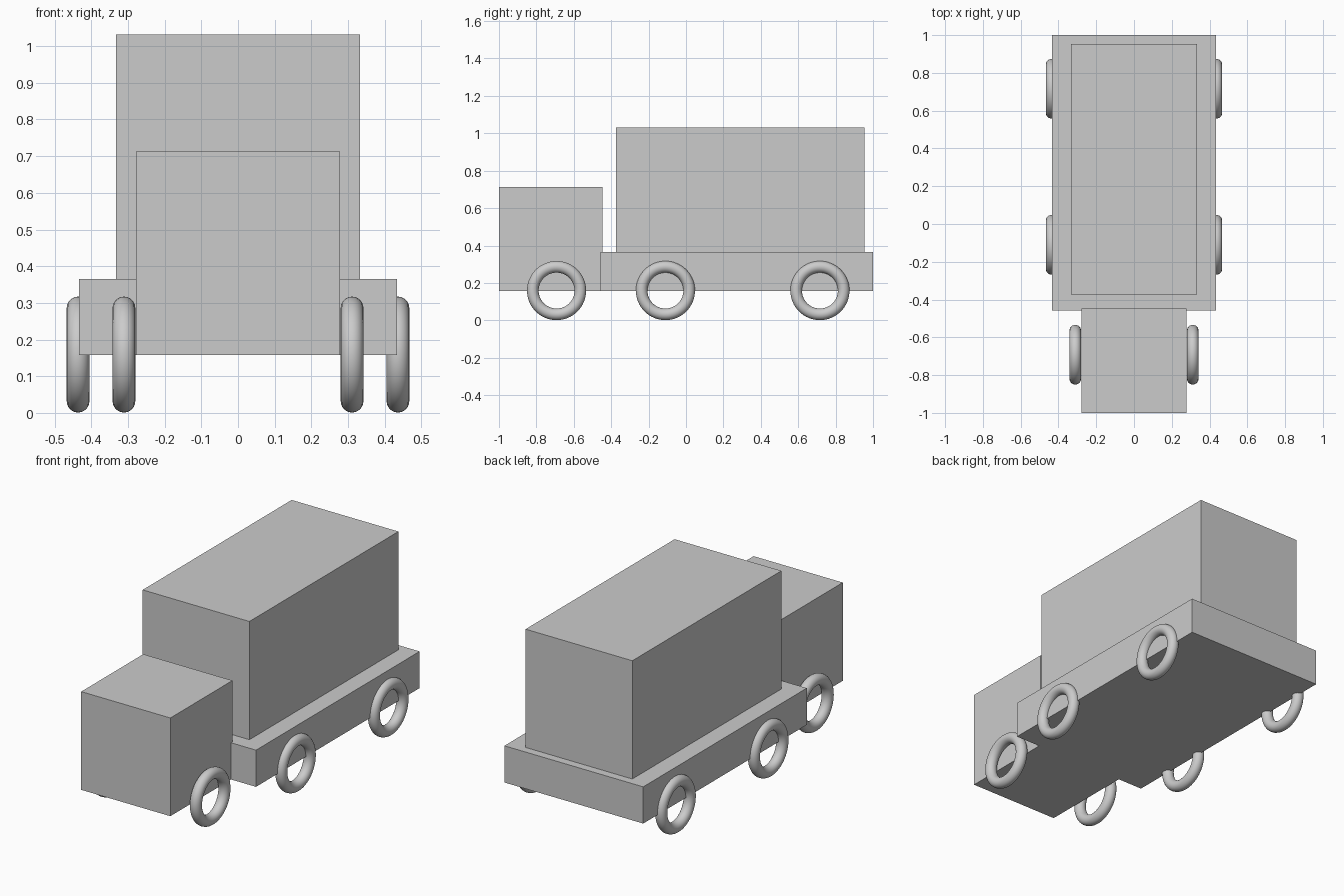
import bpy
from math import pi

if "Cube" in bpy.data.objects:
    bpy.data.objects.remove(bpy.data.objects["Cube"])


def box(name, x, y0, y1, z0, z1):
    """Box centred on x = 0 with half width x."""
    bpy.ops.mesh.primitive_cube_add(size=1, location=(0, (y0 + y1) / 2, (z0 + z1) / 2))
    ob = bpy.context.object
    ob.name = name
    ob.scale = (2 * x, y1 - y0, z1 - z0)
    bpy.ops.object.transform_apply(location=False, rotation=False, scale=True)


def wheel(name, x, y):
    """Smooth open ring with its axle along x."""
    bpy.ops.mesh.primitive_torus_add(
        major_radius=0.127, minor_radius=0.031, major_segments=64, minor_segments=24,
        location=(x, y, 0.159), rotation=(0, pi / 2, 0))
    bpy.context.object.name = name
    bpy.ops.object.shade_smooth()


# Body
box("cab", 0.278, -1.0, -0.447, 0.158, 0.712)
box("flat_bed", 0.433, -0.458, 1.0, 0.158, 0.365)
box("cargo_box", 0.333, -0.374, 0.954, 0.365, 1.032)

# Wheels in mirrored pairs
for part, x, y in (("front", 0.311, -0.692), ("middle", 0.436, -0.11), ("rear", 0.436, 0.716)):
    for side, s in (("right", 1), ("left", -1)):
        wheel(f"{part}_wheel_{side}", s * x, y)
